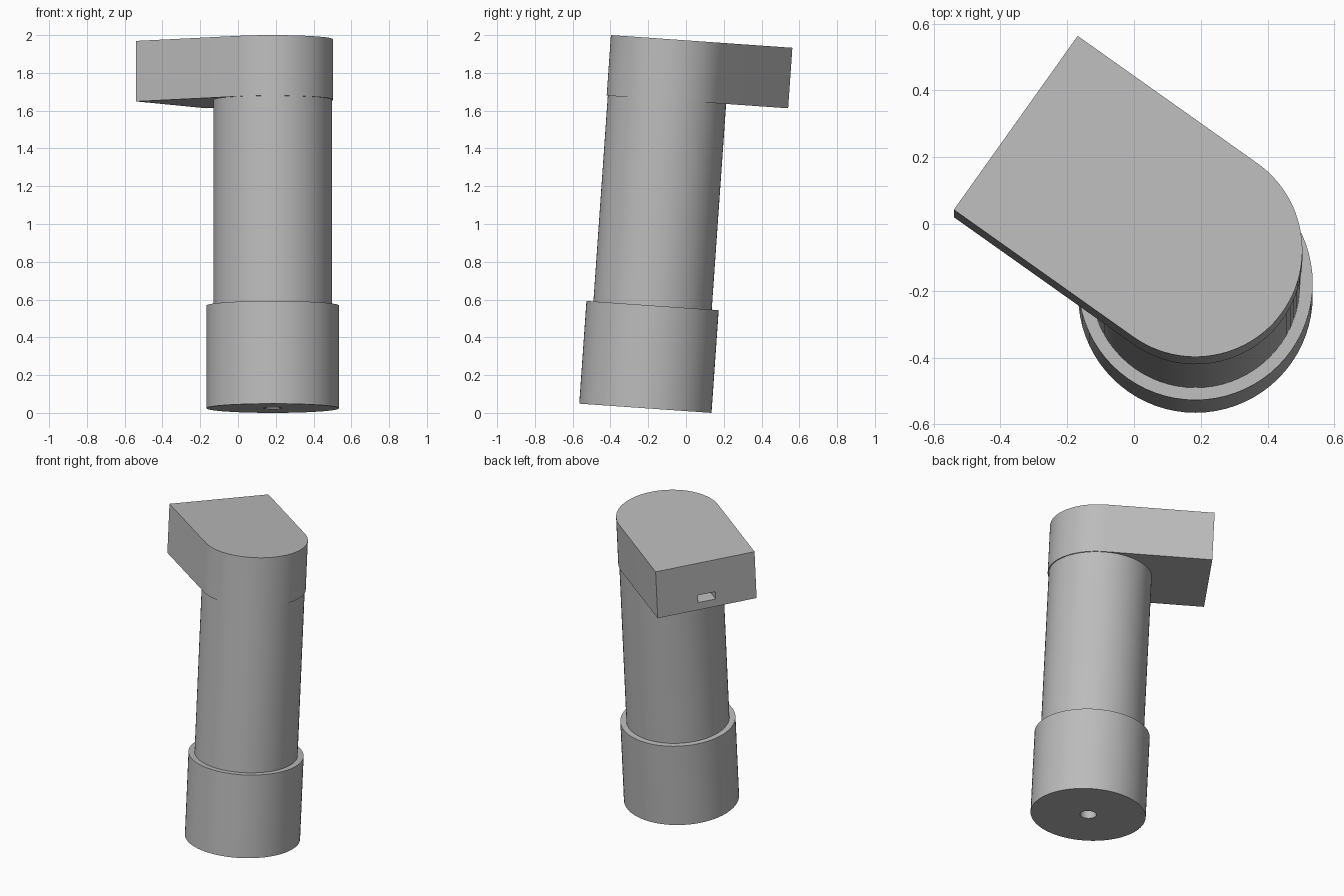
import bpy, bmesh
from math import sin, cos, pi, radians
from mathutils import Matrix

if "Cube" in bpy.data.objects:
    bpy.data.objects.remove(bpy.data.objects["Cube"], do_unlink=True)

# Single grey material
grey = bpy.data.materials.new("plain_grey")
grey.use_nodes = True
colour = (0.5, 0.5, 0.5, 1)
grey.diffuse_color = colour
grey.node_tree.nodes["Principled BSDF"].inputs["Base Color"].default_value = colour

# Whole model leans back slightly about its base centre
LEAN = Matrix.Translation((0.184, -0.215, 0.0245)) @ Matrix.Rotation(radians(-4.0), 4, 'X')
YAW = Matrix.Rotation(radians(144.6), 4, 'Z')


def arc(radius, start, end, steps):
    angles = [start + (end - start) * i / steps for i in range(steps + 1)]
    return [(radius * cos(a), radius * sin(a)) for a in angles]


def circle(radius, steps=72):
    return arc(radius, 0, 2 * pi, steps)[:-1]


def extrude(name, outline, z0, z1, turn=Matrix()):
    """Prism from a flat outline between two heights."""
    bm = bmesh.new()
    face = bm.faces.new([bm.verts.new((x, y, z0)) for x, y in outline])
    new = bmesh.ops.extrude_face_region(bm, geom=[face])["geom"]
    top = [v for v in new if isinstance(v, bmesh.types.BMVert)]
    bmesh.ops.translate(bm, verts=top, vec=(0, 0, z1 - z0))
    bmesh.ops.recalc_face_normals(bm, faces=bm.faces)
    mesh = bpy.data.meshes.new(name)
    bm.to_mesh(mesh)
    bm.free()
    mesh.materials.append(grey)
    obj = bpy.data.objects.new(name, mesh)
    bpy.context.collection.objects.link(obj)
    obj.matrix_world = LEAN @ turn
    return obj


def activate(obj):
    bpy.ops.object.select_all(action='DESELECT')
    obj.select_set(True)
    bpy.context.view_layer.objects.active = obj


def cut(obj, cutter):
    cutter.hide_render = True
    mod = obj.modifiers.new("cut", 'BOOLEAN')
    mod.operation = 'DIFFERENCE'
    mod.solver = 'EXACT'
    mod.object = cutter
    activate(obj)
    bpy.ops.object.modifier_apply(modifier=mod.name)
    bpy.data.objects.remove(cutter, do_unlink=True)


# Wide foot with a small round hole underneath
base = extrude("base", circle(0.351), 0, 0.545)
cut(base, extrude("base_hole_cutter", circle(0.05, 32), -0.1, 0.45))

# Slim column
column = extrude("column", circle(0.314), 0.545, 1.637)

# Head: round over the column, square at the far end, with a slot in the end face
R, REACH = 0.32, 0.66
outline = arc(R, pi / 2, 3 * pi / 2, 48) + [(REACH, -R), (REACH, R)]
head = extrude("head", outline, 1.637, 1.958, YAW)
slot = [(x, y) for x, y in ((0.2, -0.057), (0.8, -0.057), (0.8, 0.057), (0.2, 0.057))]
cut(head, extrude("head_slot_cutter", slot, 1.688, 1.738, YAW))

for part in (base, column, head):
    activate(part)
    bpy.ops.object.shade_smooth_by_angle(angle=radians(30))
